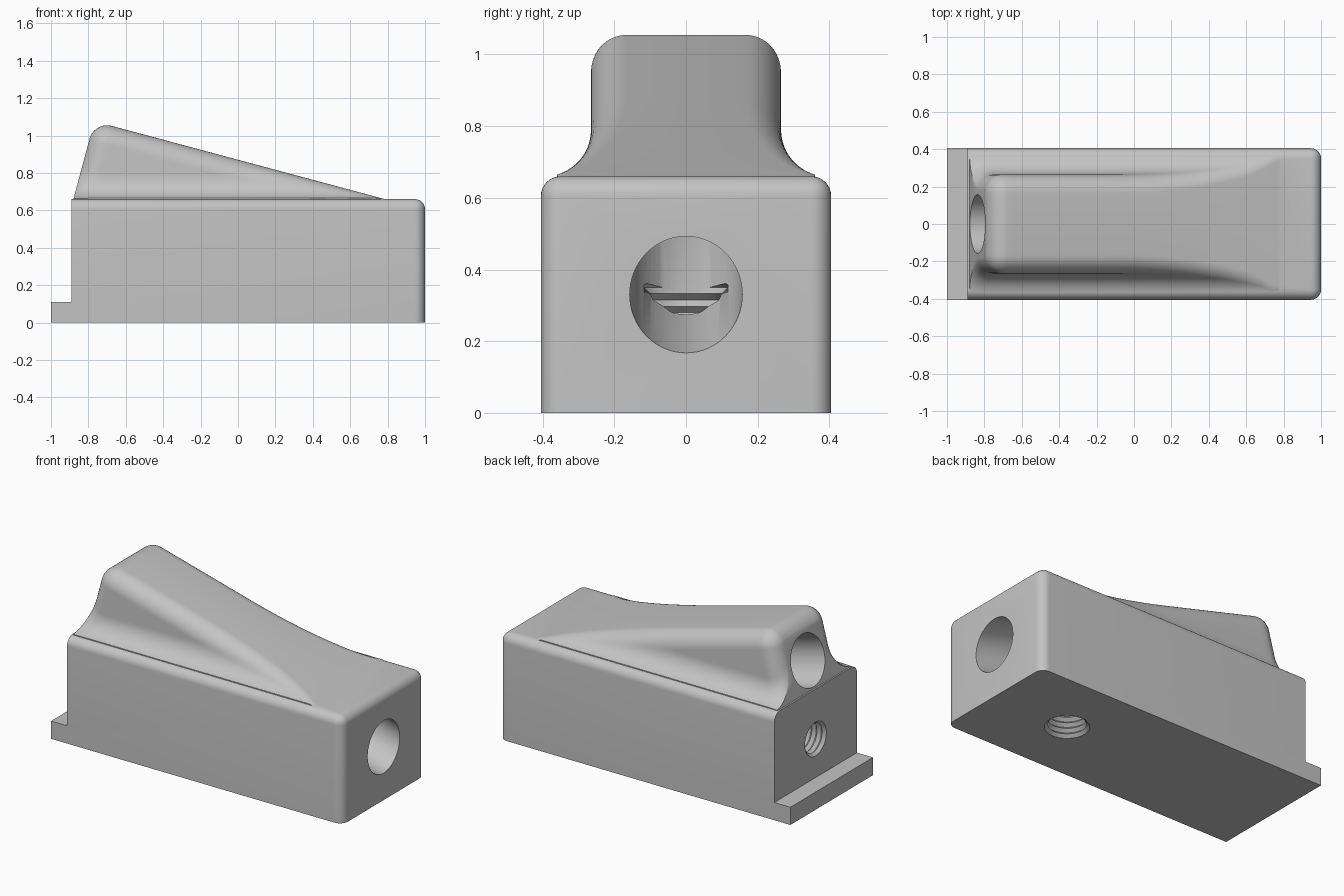
import bpy, bmesh, math
from mathutils import Matrix, Vector

cube = bpy.data.objects.get("Cube")
if cube:
    bpy.data.objects.remove(cube, do_unlink=True)

grey = bpy.data.materials.new("plain grey")
grey.use_nodes = True
grey.diffuse_color = (0.55, 0.55, 0.55, 1)
grey.node_tree.nodes["Principled BSDF"].inputs["Base Color"].default_value = (0.55, 0.55, 0.55, 1)

TOP, HALF, LEFT = 0.66, 0.405, -0.89   # body top, half width, step position
SLOPE = 0.268                          # ramp pitch, about 15 degrees
TIP = 0.785                            # where the ramp meets the body top


def finish(bm, name):
    bmesh.ops.recalc_face_normals(bm, faces=bm.faces)
    mesh = bpy.data.meshes.new(name)
    bm.to_mesh(mesh)
    bm.free()
    mesh.materials.append(grey)
    obj = bpy.data.objects.new(name, mesh)
    bpy.context.collection.objects.link(obj)
    return obj


def loft(name, rings):
    """Skin closed rings of equal length and cap both ends."""
    bm = bmesh.new()
    rows = [[bm.verts.new(p) for p in ring] for ring in rings]
    n = len(rows[0])
    for a, b in zip(rows, rows[1:]):
        for k in range(n):
            bm.faces.new((a[k], a[(k + 1) % n], b[(k + 1) % n], b[k]))
    bm.faces.new(rows[0])
    bm.faces.new(rows[-1])
    return finish(bm, name)


def lathe(name, profile, origin, direction, sides=64):
    """Turn (radius, distance) pairs around an axis."""
    turn = Vector(direction).to_track_quat('Z', 'Y').to_matrix().to_4x4()
    frame = Matrix.Translation(origin) @ turn
    angles = [2 * math.pi * k / sides for k in range(sides)]
    return loft(name, [[frame @ Vector((r * math.cos(a), r * math.sin(a), d))
                        for a in angles] for r, d in profile])


def thread(minor, major, pitch, depth):
    """Toothed profile of a threaded hole, starting outside the surface."""
    profile = [(major, -0.03), (major, 0.0)]
    for k in range(int(depth / pitch)):
        profile += [(minor, (k + 0.5) * pitch), (major, (k + 1) * pitch)]
    return profile


def combine(target, other, operation):
    mod = target.modifiers.new(operation.lower(), 'BOOLEAN')
    mod.operation, mod.solver, mod.object = operation, 'EXACT', other
    other.hide_render = True
    bpy.ops.object.select_all(action='DESELECT')
    bpy.context.view_layer.objects.active = target
    target.select_set(True)
    bpy.ops.object.modifier_apply(modifier=mod.name)
    bpy.data.objects.remove(other, do_unlink=True)


# Body block with a stepped lip at one end and rounded upper edges
bm = bmesh.new()
outline = [(-1, 0), (1, 0), (1, TOP), (LEFT, TOP), (LEFT, 0.11), (-1, 0.11)]
side = bm.faces.new([bm.verts.new((x, -HALF, z)) for x, z in outline])
moved = bmesh.ops.extrude_face_region(bm, geom=[side])["geom"]
bmesh.ops.translate(bm, vec=(0, 2 * HALF, 0),
                    verts=[v for v in moved if isinstance(v, bmesh.types.BMVert)])


def rounded(edge):
    mid = (edge.verts[0].co + edge.verts[1].co) / 2
    upper = mid.z > TOP - 0.01 and mid.x > LEFT + 0.1
    corner = mid.x > 0.99 and 0.1 < mid.z < 0.6
    return upper or corner


bmesh.ops.bevel(bm, geom=[e for e in bm.edges if rounded(e)], offset=0.055,
                segments=8, profile=0.5, affect='EDGES')
body = finish(bm, "wedge_block")

# Ramp: rounded along the top, blended into the body by a concave fillet
R, FILLET, WIDTH, FOOT = 0.1, 0.13, 0.265, 0.36
S, CENTRE = R + FILLET, WIDTH + FILLET
STEPS = 10


def ramp_section(start, d):
    inset = R - math.sqrt(R * R - max(R - d, 0) ** 2)
    r, f = R - inset, FILLET + inset
    true_h = SLOPE * (TIP - start) / (1 + SLOPE ** 2) - inset
    h = max(true_h, 0.01)
    a = math.asin(max(S - h, 0) / S)
    cy = CENTRE - S * math.cos(a)
    end = math.acos((CENTRE - FOOT) / f)
    half = []
    for k in range(STEPS + 1):
        t = math.pi / 2 + (a - math.pi / 2) * k / STEPS
        half.append((cy + r * math.cos(t), h - r + r * math.sin(t)))
    for k in range(STEPS + 1):
        t = math.pi + a + (end - a) * k / STEPS
        half.append((CENTRE + f * math.cos(t), f + f * math.sin(t)))
    drop = true_h - h
    half = [(y, z + drop) for y, z in half] + [(FOOT, -0.03)]
    ring = half + [(-y, z) for y, z in reversed(half)]
    return [(start + SLOPE * z, y, TOP + z) for y, z in ring]


begin = LEFT + 0.008
rounding = [0.002 + 0.098 * (1 - math.cos(math.pi / 2 * k / 9)) for k in range(10)]
length = TIP + 0.02 - begin
runs = rounding + [0.1 + (length - 0.1) * k / 48 for k in range(1, 49)]
ramp = loft("ramp", [ramp_section(begin + d, d) for d in runs])
combine(body, ramp, 'UNION')

# Straight bore running parallel to the ramp, right through the block
bore_end = Vector((1, 0, 0.33))
along = Vector((-1, 0, SLOPE)).normalized()
bore = lathe("bore_cutter", [(0.157, -0.2), (0.157, 2.3)], bore_end, along)
combine(body, bore, 'DIFFERENCE')

# Threaded holes: one from below into the bore, one blind in the stepped end
lower = lathe("lower_thread_cutter", thread(0.105, 0.125, 0.035, 0.42), (0.48, 0, 0), (0, 0, 1), 48)
combine(body, lower, 'DIFFERENCE')
end_hole = lathe("end_thread_cutter", thread(0.088, 0.105, 0.035, 0.5), (LEFT, 0, 0.35), (1, 0, 0), 48)
combine(body, end_hole, 'DIFFERENCE')

bpy.ops.object.select_all(action='DESELECT')
body.select_set(True)
bpy.context.view_layer.objects.active = body
bpy.ops.object.shade_smooth_by_angle(angle=math.radians(30))
